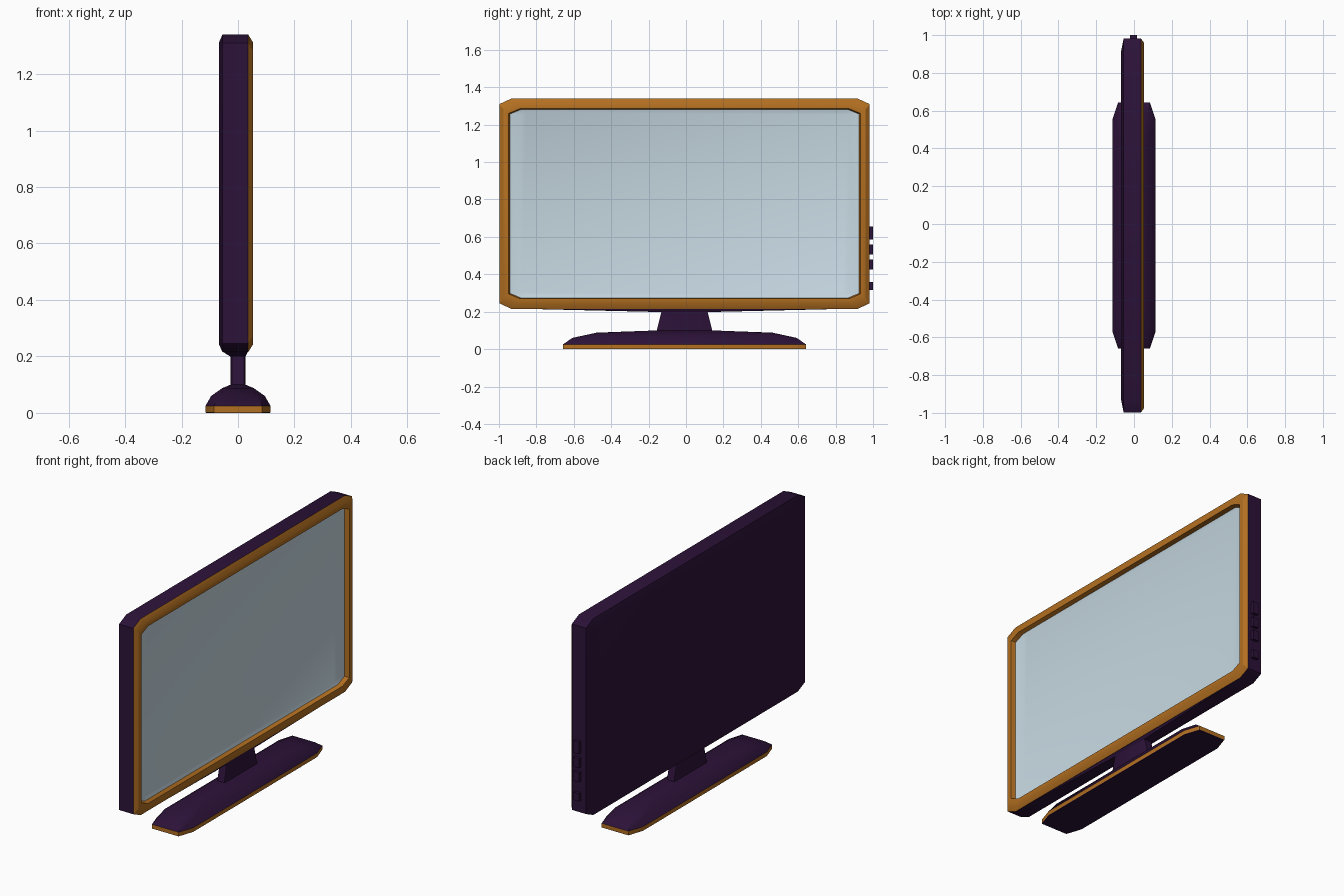
import bpy
import math

if "Cube" in bpy.data.objects:
    bpy.data.objects.remove(bpy.data.objects["Cube"])


def material(name, rgb):
    m = bpy.data.materials.new(name)
    m.diffuse_color = (*rgb, 1)
    m.use_nodes = True
    m.node_tree.nodes["Principled BSDF"].inputs["Base Color"].default_value = m.diffuse_color
    return m


PURPLE = material("dark_purple", (0.025, 0.006, 0.04))
ORANGE = material("orange", (0.45, 0.16, 0.015))
GLASS = material("pale_blue", (0.57, 0.69, 0.76))
CY, CZ = -0.008, 0.7775      # centre of the screen housing


def octagon(hu, hv, cu, cv):
    """Chamfered rectangle, counter-clockwise."""
    return [(hu, -hv + cv), (hu, hv - cv), (hu - cu, hv), (-hu + cu, hv),
            (-hu, hv - cv), (-hu, -hv + cv), (-hu + cu, -hv), (hu - cu, -hv)]


def ring_x(x, hy, hz, cy=0.065, cz=0.03, y=CY, z=CZ):
    return [(x, y + u, z + v) for u, v in octagon(hy, hz, cy, cz)]


def ring_z(z, hx, hy, cx, cy, x=0.0):
    return [(x + u, CY + v, z) for u, v in octagon(hx, hy, cx, cy)]


def loft(name, rings, mat, start=True, end=True, loop=False):
    """Skin a series of octagon rings, with optional caps."""
    n = len(rings)
    verts = [p for r in rings for p in r]
    faces = []
    for k in range(n if loop else n - 1):
        a, b = k * 8, (k + 1) % n * 8
        faces += [(a + i, a + (i + 1) % 8, b + (i + 1) % 8, b + i) for i in range(8)]
    if start:
        faces.append(tuple(reversed(range(8))))
    if end:
        faces.append(tuple(range(8 * n - 8, 8 * n)))
    me = bpy.data.meshes.new(name)
    me.from_pydata(verts, [], faces)
    me.materials.append(mat)
    ob = bpy.data.objects.new(name, me)
    bpy.context.collection.objects.link(ob)
    bpy.ops.object.select_all(action='DESELECT')
    ob.select_set(True)
    bpy.context.view_layer.objects.active = ob
    bpy.ops.object.shade_smooth_by_angle(angle=math.radians(32))
    return ob


# Housing, open at the front behind the bezel
loft("housing", [ring_x(-0.068, 0.925, 0.533), ring_x(-0.055, 0.99, 0.5625),
                 ring_x(0.036, 0.99, 0.5625)], PURPLE, end=False)

# Bezel with sloped outer edge and deep inner wall
loft("bezel", [ring_x(0.036, 0.99, 0.5625), ring_x(0.053, 0.968, 0.535),
               ring_x(0.053, 0.94, 0.508, 0.06, 0.025),
               ring_x(0.02, 0.932, 0.503, 0.06, 0.025)],
     ORANGE, start=False, end=False, loop=True)

# Screen, dished slightly at its edges
loft("screen", [ring_x(0.027, 0.934, 0.505, 0.06, 0.025),
                ring_x(0.02, 0.875, 0.49, 0.03, 0.015)], GLASS, start=False)

# Tapered underside of the housing
loft("housing_underside", [ring_z(0.199, 0.026, 0.16, 0.004, 0.01),
                           ring_z(0.217, 0.045, 0.92, 0.005, 0.03, x=-0.01)],
     PURPLE, end=False)

# Stand: orange rim, domed foot flowing into the neck
loft("stand_rim", [ring_z(0.002, 0.115, 0.65, 0.03, 0.09),
                   ring_z(0.025, 0.115, 0.65, 0.03, 0.09)],
     ORANGE, start=False, end=False)
loft("stand_foot", [ring_z(0.0, 0.113, 0.648, 0.03, 0.09),
                    ring_z(0.025, 0.115, 0.65, 0.03, 0.09),
                    ring_z(0.06, 0.095, 0.60, 0.025, 0.085),
                    ring_z(0.088, 0.055, 0.47, 0.015, 0.07),
                    ring_z(0.1, 0.026, 0.15, 0.004, 0.01)], PURPLE)
loft("stand_neck", [ring_z(0.098, 0.026, 0.149, 0.004, 0.01),
                    ring_z(0.205, 0.026, 0.122, 0.004, 0.01)], PURPLE)

# Side buttons
for i, (z0, z1) in enumerate([(0.315, 0.36), (0.425, 0.48), (0.505, 0.56), (0.585, 0.655)]):
    bpy.ops.mesh.primitive_cube_add(size=1, location=(-0.003, 0.985, (z0 + z1) / 2))
    b = bpy.context.object
    b.name = f"side_button_{i + 1}"
    b.scale = (0.036, 0.03, z1 - z0)
    b.data.materials.append(PURPLE)
